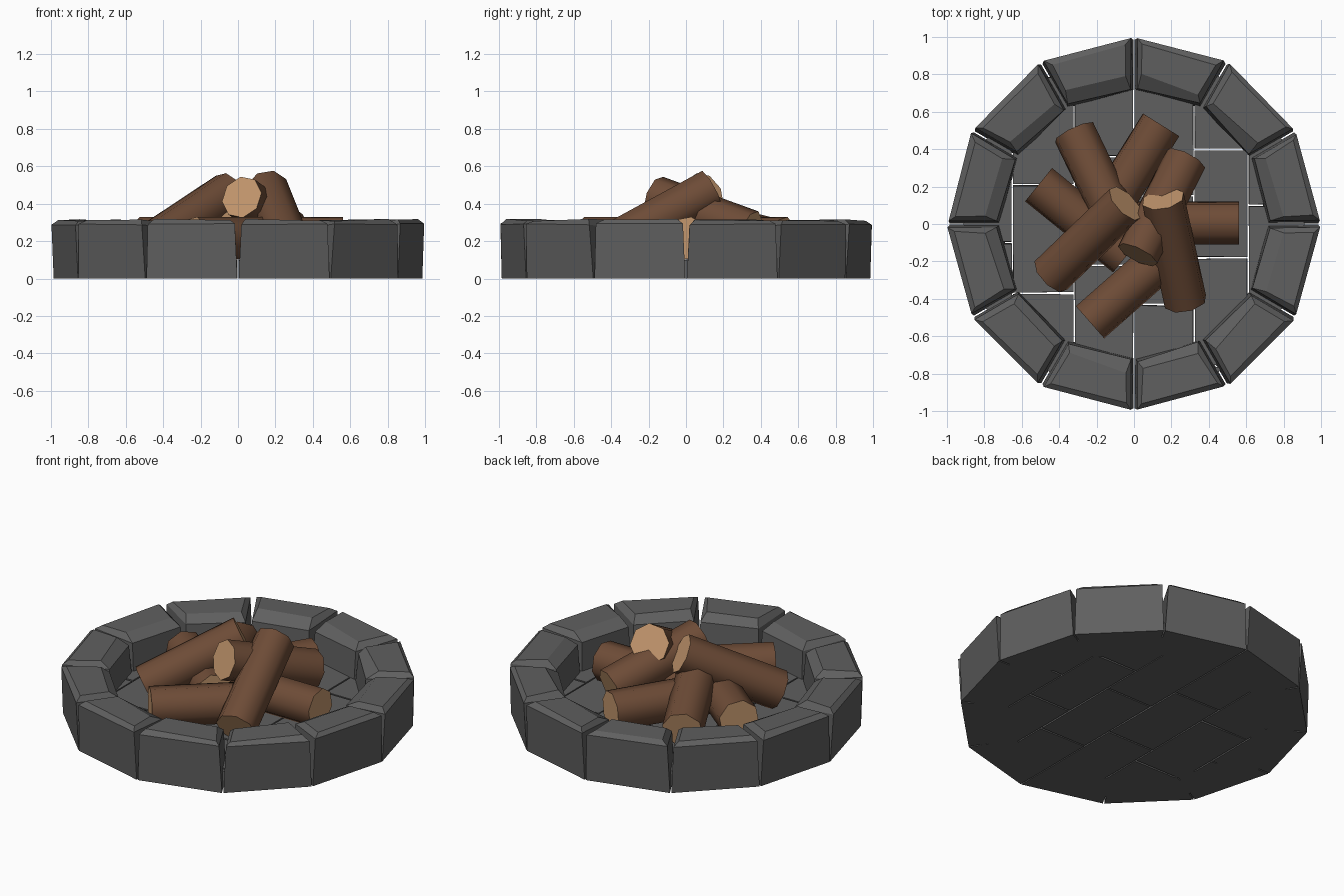
import bpy, bmesh, math, random
from mathutils import Vector, Matrix

if "Cube" in bpy.data.objects:
    bpy.data.objects.remove(bpy.data.objects["Cube"])

random.seed(4)


def material(name, col):
    m = bpy.data.materials.new(name)
    m.diffuse_color = (*col, 1)
    m.use_nodes = True
    m.node_tree.nodes["Principled BSDF"].inputs["Base Color"].default_value = m.diffuse_color
    return m


STONE = material("dark_stone", (0.115, 0.115, 0.115))
BARK = material("bark_brown", (0.155, 0.072, 0.038))
CUT = material("cut_wood", (0.55, 0.31, 0.155))


def to_object(bm, name, mats):
    bmesh.ops.recalc_face_normals(bm, faces=bm.faces[:])
    me = bpy.data.meshes.new(name)
    bm.to_mesh(me)
    bm.free()
    for m in mats:
        me.materials.append(m)
    ob = bpy.data.objects.new(name, me)
    bpy.context.collection.objects.link(ob)
    return ob


def jit(a):
    return random.uniform(-a, a)


# ring stones: wedge with bottom, shoulder and inset top loops
def ring_stone(i):
    bm = bmesh.new()
    a0, a1 = math.radians(30 * i), math.radians(30 * i + 30)
    loops = []
    # (outer radius, inner radius, side gap, outer z, inner z, wobble)
    for ro, ri, gap, zo, zi, w in ((0.985, 0.715, 0.004, 0, 0, 0),
                                   (0.998, 0.725, 0.014, 0.29, 0.27, 0.008),
                                   (0.965, 0.785, 0.038, 0.313, 0.311, 0.012)):
        loop = []
        for r, a, s, z in ((ro, a0, 1, zo), (ro, a1, -1, zo),
                           (ri, a1, -1, zi), (ri, a0, 1, zi)):
            r2 = r - abs(jit(w)) if r == ro else r + jit(w * 1.5)
            g = gap + abs(jit(w))
            loop.append(bm.verts.new((r2 * math.cos(a) - s * g * math.sin(a),
                                      r2 * math.sin(a) + s * g * math.cos(a),
                                      z + jit(w * 0.5))))
        loops.append(loop)
    bm.faces.new(loops[0][::-1])
    bm.faces.new(loops[-1])
    for lo, hi in zip(loops, loops[1:]):
        for k in range(4):
            n = (k + 1) % 4
            bm.faces.new((lo[k], lo[n], hi[n], hi[k]))
    to_object(bm, f"ring_stone_{i + 1}", [STONE])


for i in range(12):
    ring_stone(i)


# floor slabs: staggered rows trimmed to a twelve-sided outline under the ring
def floor_slab(x0, x1, y0, y1, name):
    bm = bmesh.new()
    bmesh.ops.create_cube(bm, size=1, matrix=Matrix.LocRotScale(
        Vector(((x0 + x1) / 2, (y0 + y1) / 2, 0.05)), None,
        Vector((x1 - x0 - 0.008, y1 - y0 - 0.010, 0.1))))
    for v in bm.verts:
        v.co.x += jit(0.002)
        v.co.y += jit(0.003)
    for k in range(12):
        a = math.radians(30 * k + 15)
        n = Vector((math.cos(a), math.sin(a), 0))
        bmesh.ops.bisect_plane(bm, geom=bm.verts[:] + bm.edges[:] + bm.faces[:],
                               plane_co=n * 0.88, plane_no=n, clear_outer=True)
        bmesh.ops.holes_fill(bm, edges=bm.edges[:], sides=0)
    if bm.faces:
        to_object(bm, name, [STONE])
    else:
        bm.free()


columns = [-0.97, -0.65, -0.32, 0, 0.32, 0.61, 0.93]
breaks = [-0.1, 0.21, 0.36, 0.15, 0.4, 0.1]
for c in range(6):
    for r in range(-3, 3):
        y = breaks[c] + r * 0.58
        floor_slab(columns[c], columns[c + 1], y, y + 0.58, f"floor_slab_{c}_{r + 3}")


# logs: eight-sided, smooth bark with pale flat ends
def log(name, p, q, radius=0.117):
    p, q = Vector(p), Vector(q)
    d = q - p
    bm = bmesh.new()
    bmesh.ops.create_cone(bm, cap_ends=True, segments=8, radius1=radius,
                          radius2=radius, depth=d.length)
    for f in bm.faces:
        cap = abs(f.normal.z) > 0.5
        f.material_index = 1 if cap else 0
        f.smooth = not cap
    for e in bm.edges:
        e.smooth = not any(f.material_index for f in e.link_faces)
    rot = d.to_track_quat('Z', 'Y').to_matrix().to_4x4()
    spin = Matrix.Rotation(math.radians(12), 4, 'Z')
    bm.transform(Matrix.Translation((p + q) / 2) @ rot @ spin)
    to_object(bm, name, [BARK, CUT])


# lower layer lying on the floor
log("lower_log_right", (0.56, 0.005, 0.215), (-0.05, 0.005, 0.215))
log("lower_log_back", (0.145, 0.53, 0.215), (-0.18, 0.01, 0.215))
log("lower_log_left", (-0.51, 0.21, 0.215), (-0.04, -0.17, 0.215))
log("lower_log_front", (-0.235, -0.525, 0.215), (0.22, -0.125, 0.215))
# leaning layer
log("leaning_log_back_left", (-0.32, 0.49, 0.205), (-0.06, -0.05, 0.34))
log("leaning_log_back_right", (0.275, 0.345, 0.25), (0.02, -0.165, 0.435))
log("leaning_log_front_left", (-0.445, -0.275, 0.195), (-0.045, 0.11, 0.46))
log("leaning_log_front_right", (0.275, -0.415, 0.175), (0.155, 0.135, 0.475))
